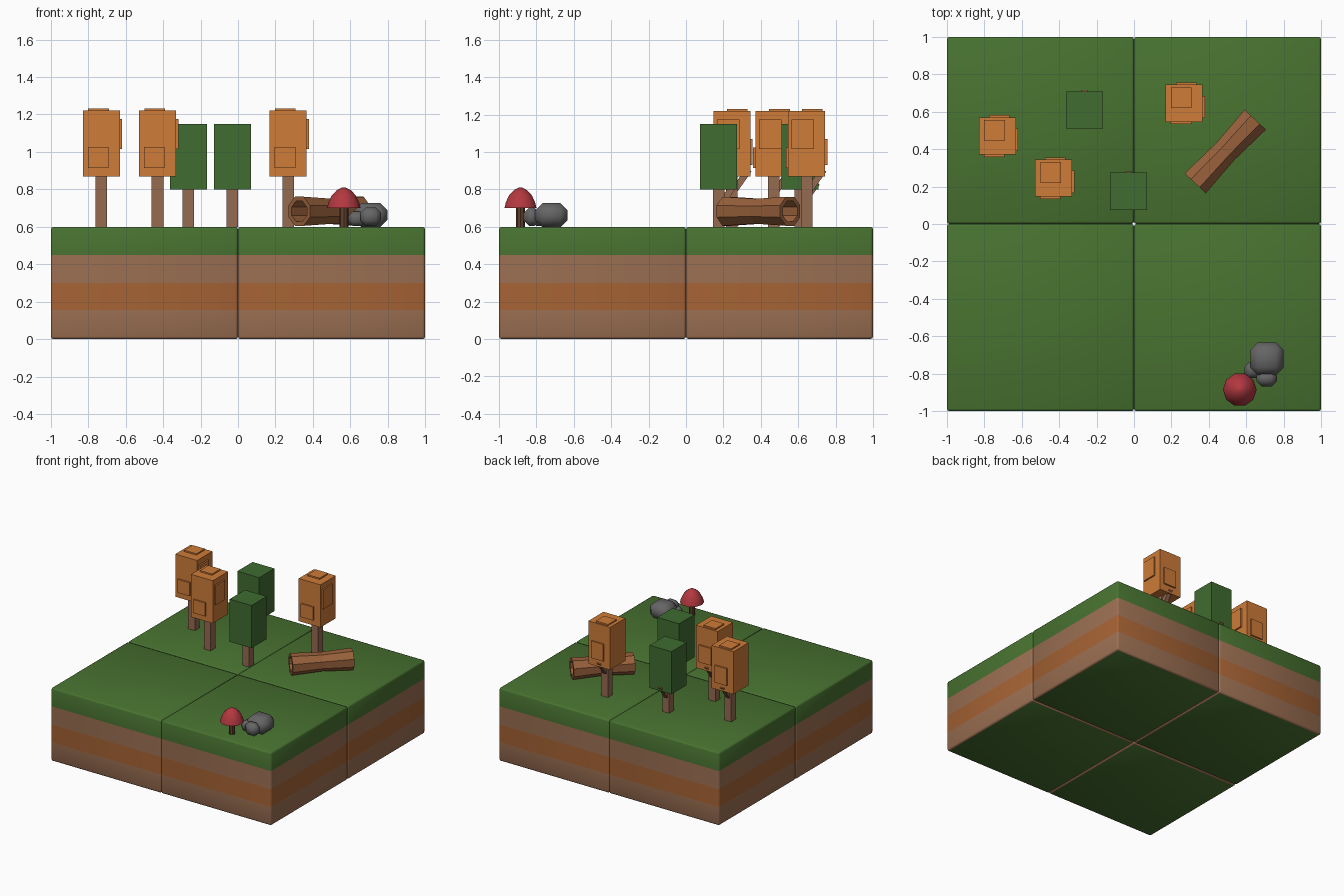
import bpy, bmesh, math
from mathutils import Vector, Matrix

if "Cube" in bpy.data.objects:
    bpy.data.objects.remove(bpy.data.objects["Cube"])


def mat(name, rgb):
    m = bpy.data.materials.new(name)
    m.diffuse_color = (*rgb, 1)
    m.use_nodes = True
    m.node_tree.nodes["Principled BSDF"].inputs["Base Color"].default_value = m.diffuse_color
    return m


GREEN = mat("grass_green", (0.065, 0.17, 0.03))
SOIL = mat("soil", (0.33, 0.16, 0.085))
CLAY = mat("clay", (0.38, 0.125, 0.035))
LEAF = mat("leaf_green", (0.05, 0.15, 0.03))
ORANGE = mat("leaf_orange", (0.62, 0.20, 0.04))
TRUNK = mat("bark", (0.30, 0.145, 0.08))
LOG = mat("log_wood", (0.32, 0.12, 0.045))
STEM = mat("stem_brown", (0.12, 0.05, 0.025))
RED = mat("cap_red", (0.45, 0.04, 0.05))
GREY = mat("stone_grey", (0.13, 0.13, 0.13))


def finish(bm, name, mats, smooth=False):
    bmesh.ops.recalc_face_normals(bm, faces=bm.faces[:])
    me = bpy.data.meshes.new(name)
    for f in bm.faces:
        f.smooth = smooth
    bm.to_mesh(me)
    bm.free()
    for m in mats:
        me.materials.append(m)
    ob = bpy.data.objects.new(name, me)
    bpy.context.collection.objects.link(ob)
    return ob


def add_box(bm, c, s, rot=None, mi=0):
    M = Matrix.Translation(c) @ (rot or Matrix()) @ Matrix.Diagonal((*s, 1))
    vs = bmesh.ops.create_cube(bm, size=1, matrix=M)["verts"]
    for f in {f for v in vs for f in v.link_faces}:
        f.material_index = mi
    return vs


def bevelled(bm, c, s, w, segments=1):
    add_box(bm, c, s)
    bmesh.ops.bevel(bm, geom=bm.edges[:], offset=w, segments=segments,
                    affect='EDGES', profile=0.5)


# four ground blocks with coloured soil bands
for sx in (-1, 1):
    for sy in (-1, 1):
        bm = bmesh.new()
        bevelled(bm, (sx * .5, sy * .5, .3), (1, 1, .6), .014, 2)
        for z in (.155, .30, .45):
            bmesh.ops.bisect_plane(bm, geom=bm.verts[:] + bm.edges[:] + bm.faces[:],
                                   plane_co=(0, 0, z), plane_no=(0, 0, 1))
        for f in bm.faces:
            z = f.calc_center_median().z
            f.material_index = (0 if z > .45 or z < .001 else
                                2 if .155 < z < .30 else 1)
        finish(bm, "ground_block", (GREEN, SOIL, CLAY), True)


# trees: square trunk, slanted branch and box crown
def tree(x, y, z0, leaf, patches):
    bm = bmesh.new()
    h = z0 + .05 - .6
    add_box(bm, (x, y, .6 + h / 2), (.062, .062, h))
    tilt = Matrix.Rotation(math.radians(-35), 4, 'X')
    add_box(bm, (x, y + .045, z0 - .03), (.035, .035, .16), tilt)
    finish(bm, "tree_trunk", (TRUNK,))
    bm = bmesh.new()
    add_box(bm, (x, y, z0 + .175), (.198, .198, .35))
    if patches:
        t = .022
        add_box(bm, (x - .015, y + .03, z0 + .35), (.11, .11, t))    # top
        add_box(bm, (x - .017, y - .1, z0 + .10), (.11, t, .11))     # front
        add_box(bm, (x + .1, y - .02, z0 + .225), (t, .12, .16))     # right
        add_box(bm, (x + .01, y + .1, z0 + .13), (.11, t, .14))      # back
    finish(bm, "tree_crown", (leaf,))


for x, y in ((-.73, .47), (-.43, .245), (.268, .645)):
    tree(x, y, .87, ORANGE, True)
for x, y in ((-.265, .61), (-.03, .175)):
    tree(x, y, .80, LEAF, False)


# hollow octagonal log: outer rings then inner rings, closed into a tube
bm = bmesh.new()
a, b = Vector((.327, .217, .683)), Vector((.648, .557, .683))
d = (b - a).normalized()
side = Vector((-d.y, d.x, 0))
rings = []
for t, r in ((0, .084), (.5, .072), (1, .084), (.97, .06), (.03, .06)):
    c = a.lerp(b, t) if r != .06 else a.lerp(b, round(t))
    rings.append([bm.verts.new(c + r * (side * math.cos(k) + Vector((0, 0, math.sin(k)))))
                  for k in (math.pi * (i + .5) / 4 for i in range(8))])
for i in range(5):
    p, q = rings[i], rings[(i + 1) % 5]
    for k in range(8):
        bm.faces.new((p[k], p[(k + 1) % 8], q[(k + 1) % 8], q[k]))
finish(bm, "hollow_log", (LOG,))


# mushroom
def lathe(name, c, prof, n, m, smooth):
    bm = bmesh.new()
    rows = [[bm.verts.new((c[0] + r * math.cos(2 * math.pi * i / n),
                           c[1] + r * math.sin(2 * math.pi * i / n), z))
             for i in range(n)] for r, z in prof]
    for p, q in zip(rows, rows[1:]):
        for i in range(n):
            bm.faces.new((p[i], p[(i + 1) % n], q[(i + 1) % n], q[i]))
    bm.faces.new(rows[0])
    bm.faces.new(rows[-1])
    ob = finish(bm, name, (m,), smooth)
    if smooth:
        bpy.context.view_layer.objects.active = ob
        ob.select_set(True)
        bpy.ops.object.shade_smooth_by_angle(angle=math.radians(50))
        ob.select_set(False)


lathe("mushroom_stem", (.565, -.885), ((.024, .6), (.024, .71)), 8, STEM, False)
lathe("mushroom_cap", (.565, -.885),
      ((.09, .70), (.082, .732), (.064, .768), (.038, .795), (.010, .81)), 10, RED, True)

# rocks: heavily rounded cubes
for c, s, w in (((.71, -.72, .662), (.178, .175, .13), .04),
                ((.708, -.825, .654), (.11, .085, .098), .028),
                ((.635, -.78, .643), (.09, .085, .08), .024)):
    bm = bmesh.new()
    bevelled(bm, c, s, w)
    finish(bm, "rock", (GREY,), True)
